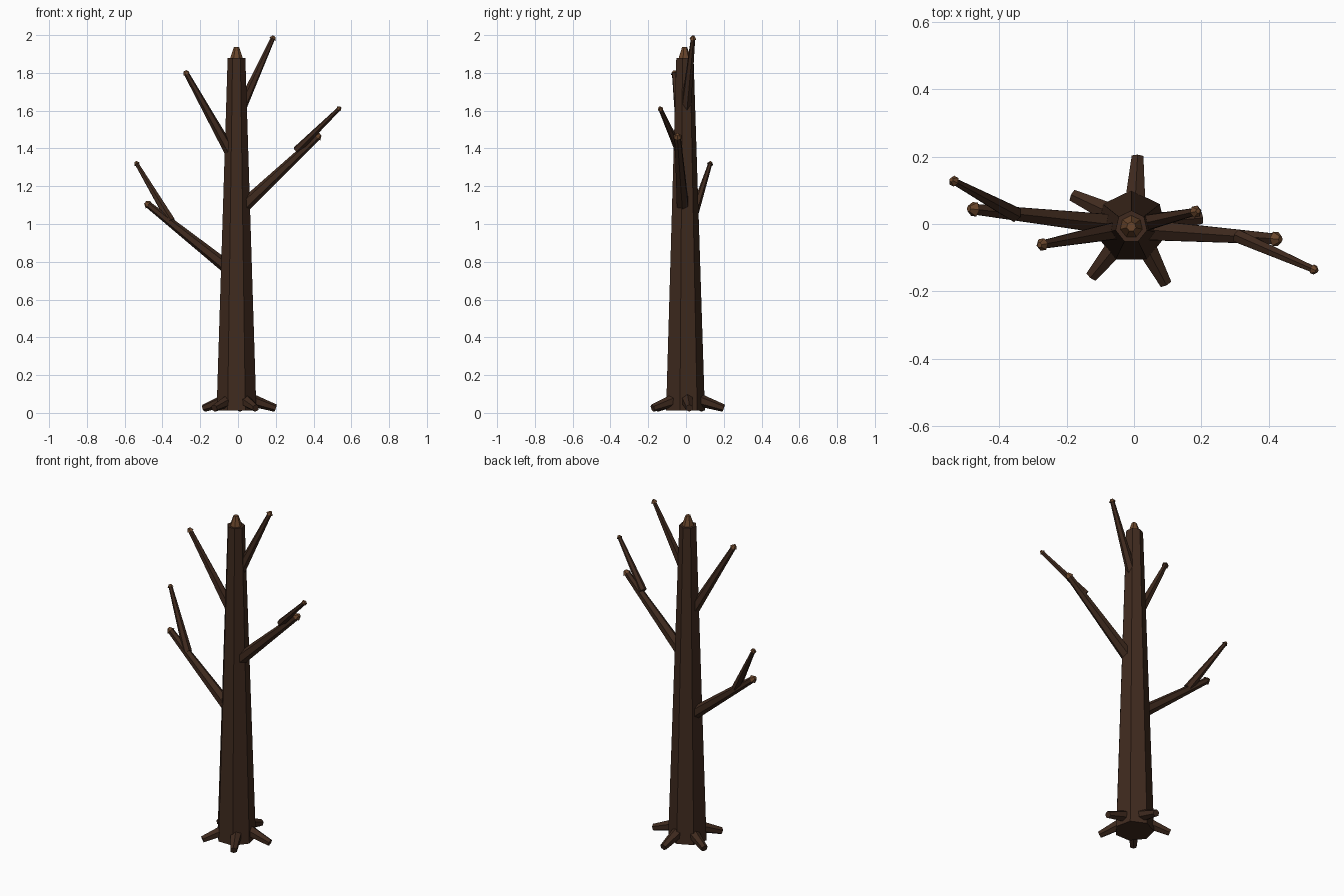
import bpy, math
from mathutils import Vector

if "Cube" in bpy.data.objects:
    bpy.data.objects.remove(bpy.data.objects["Cube"])


def material(name, rgb):
    m = bpy.data.materials.new(name)
    m.diffuse_color = (*rgb, 1)
    m.use_nodes = True
    m.node_tree.nodes["Principled BSDF"].inputs["Base Color"].default_value = m.diffuse_color
    return m


bark = material("bark", (0.05, 0.023, 0.013))
wood = material("cut_wood", (0.14, 0.06, 0.024))


def limb(name, start, end, r1, r2, sides=6, mat=bark, spin=0.0):
    """Tapered flat-sided cylinder between two points."""
    a, b = Vector(start), Vector(end)
    d = b - a
    bpy.ops.mesh.primitive_cone_add(vertices=sides, radius1=r1, radius2=r2,
                                    depth=d.length, location=(a + b) / 2)
    o = bpy.context.object
    o.rotation_mode = 'QUATERNION'
    o.rotation_quaternion = d.to_track_quat('Z', 'Y') if d.xy.length > 1e-5 else (1, 0, 0, 0)
    o.name = name
    o.data.materials.append(mat)
    return o


def branch(name, start, end, r1, r2, knob):
    """Branch with a pale, slightly flared bud on its end."""
    a, b = Vector(start), Vector(end)
    d = (b - a).normalized()
    limb(name, a, b - d * knob * 0.5, r1, r2)
    limb(name + "_tip", b - d * knob * 0.6, b + d * knob * 0.3, knob, knob * 0.4, mat=wood)


# Trunk and its broken top
C = -0.008
limb("trunk", (C, C, 0.012), (C, C, 1.88), 0.108, 0.048, 7)
limb("trunk_tip", (C, C, 1.87), (C, C, 1.937), 0.037, 0.014, 7, wood)

# Main branches and side shoots
branch("branch_lower_left", (-0.05, -0.003, 0.765), (-0.485, 0.045, 1.11), 0.035, 0.018, 0.024)
branch("shoot_lower_left", (-0.355, 0.03, 1.015), (-0.54, 0.13, 1.325), 0.025, 0.011, 0.017)
branch("branch_lower_right", (0.03, -0.017, 1.095), (0.43, -0.045, 1.47), 0.035, 0.018, 0.024)
branch("shoot_lower_right", (0.31, -0.037, 1.39), (0.54, -0.138, 1.615), 0.022, 0.011, 0.016)
branch("branch_upper_left", (-0.03, -0.015, 1.36), (-0.278, -0.062, 1.805), 0.031, 0.014, 0.02)
branch("branch_upper_right", (0.01, -0.002, 1.6), (0.188, 0.038, 1.99), 0.029, 0.012, 0.019)

# Roots
for i, deg in enumerate((5, 87, 155, 231, 298)):
    c, s = math.cos(math.radians(deg)), math.sin(math.radians(deg))
    limb(f"root_{i + 1}", (0.05 * c, 0.05 * s, 0.075), (0.2 * c, 0.2 * s, 0.025), 0.036, 0.02)
